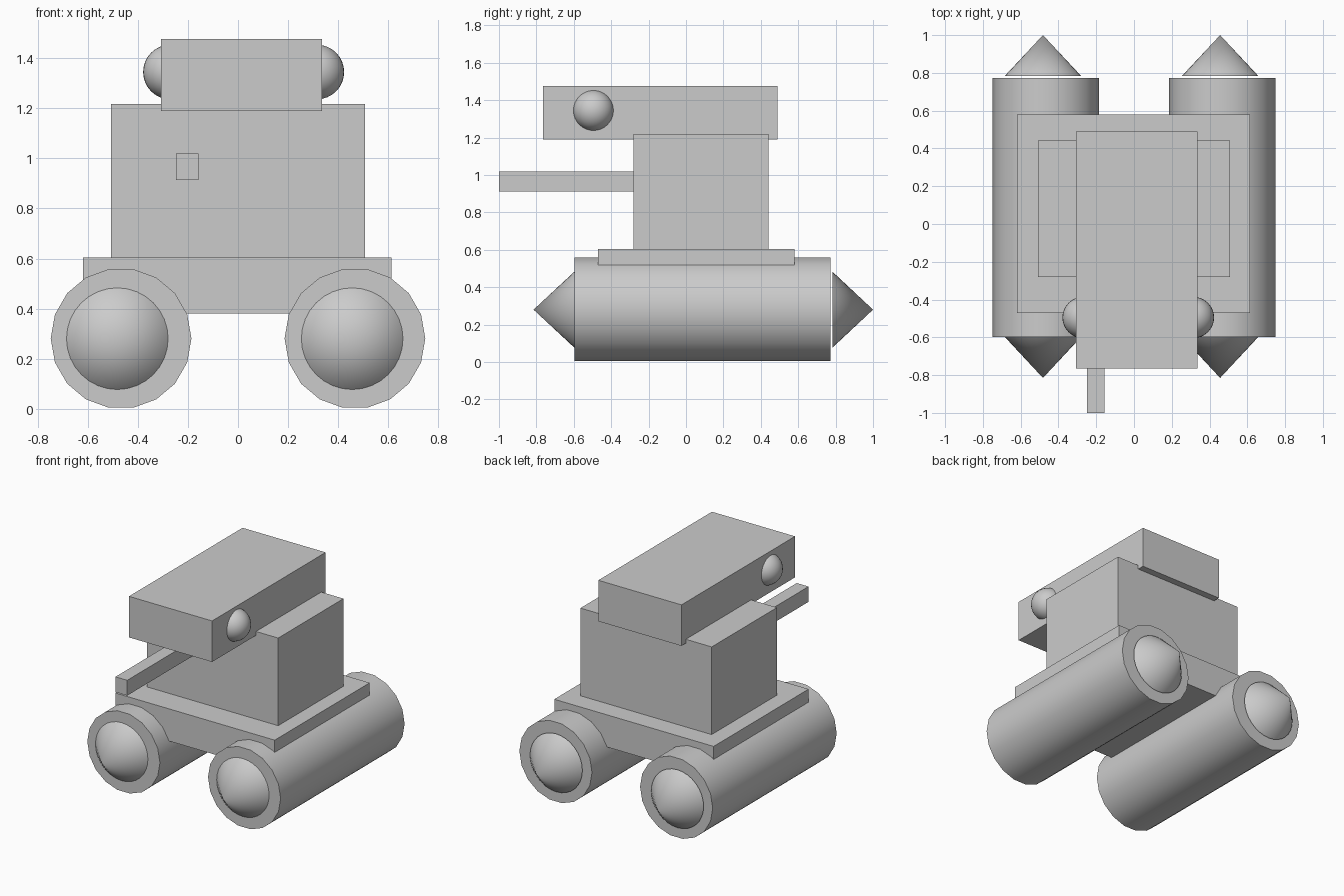
import bpy
import math

cube = bpy.data.objects.get("Cube")
if cube:
    bpy.data.objects.remove(cube, do_unlink=True)

# One plain grey for every part
grey = bpy.data.materials.new("plain grey")
grey.use_nodes = True
colour = (0.6, 0.6, 0.6, 1)
grey.diffuse_color = colour
grey.node_tree.nodes["Principled BSDF"].inputs["Base Color"].default_value = colour


def finish(name, smooth=False):
    ob = bpy.context.object
    ob.name = name
    ob.data.materials.append(grey)
    if smooth:
        bpy.ops.object.shade_smooth_by_angle(angle=math.radians(40))
    return ob


def box(name, low, high):
    centre = [(a + b) / 2 for a, b in zip(low, high)]
    bpy.ops.mesh.primitive_cube_add(size=1, location=centre)
    ob = finish(name)
    ob.scale = [b - a for a, b in zip(low, high)]
    bpy.ops.object.transform_apply(location=False, rotation=False, scale=True)


def roller(name, x, front, back, radius):
    bpy.ops.mesh.primitive_cylinder_add(
        vertices=18, radius=radius, depth=back - front,
        location=(x, (front + back) / 2, radius),
        rotation=(math.pi / 2, math.pi / 2, 0))
    finish(name, True)


def cone(name, x, base, tip, z, radius):
    # Turn the cone so its point lies along the y axis
    turn = math.pi / 2 if tip < base else -math.pi / 2
    bpy.ops.mesh.primitive_cone_add(
        vertices=32, radius1=radius, radius2=0, depth=abs(tip - base),
        location=(x, (base + tip) / 2, z), rotation=(turn, 0, 0))
    finish(name, True)


def ball(name, x, y, z, radius):
    bpy.ops.mesh.primitive_uv_sphere_add(
        segments=32, ring_count=16, radius=radius, location=(x, y, z))
    finish(name, True)


# Stacked hull, body and head, with the arm on one side
box("base_plate", (-0.62, -0.47, 0.38), (0.613, 0.58, 0.605))
box("body", (-0.508, -0.28, 0.6), (0.507, 0.442, 1.218))
box("head", (-0.308, -0.765, 1.19), (0.335, 0.49, 1.477))
box("arm", (-0.248, -1, 0.913), (-0.157, -0.28, 1.02))

# Rollers with a pointed cone at each end, and the eyes
for side, roller_x, cone_x, eye_x in (("right", -0.467, -0.482, -0.27),
                                      ("left", 0.467, 0.456, 0.315)):
    roller(side + "_roller", roller_x, -0.597, 0.773, 0.281)
    cone(side + "_front_cone", cone_x, -0.597, -0.815, 0.28, 0.203)
    cone(side + "_back_cone", cone_x, 0.783, 1, 0.28, 0.203)
    ball(side + "_eye", eye_x, -0.495, 1.345, 0.109)
